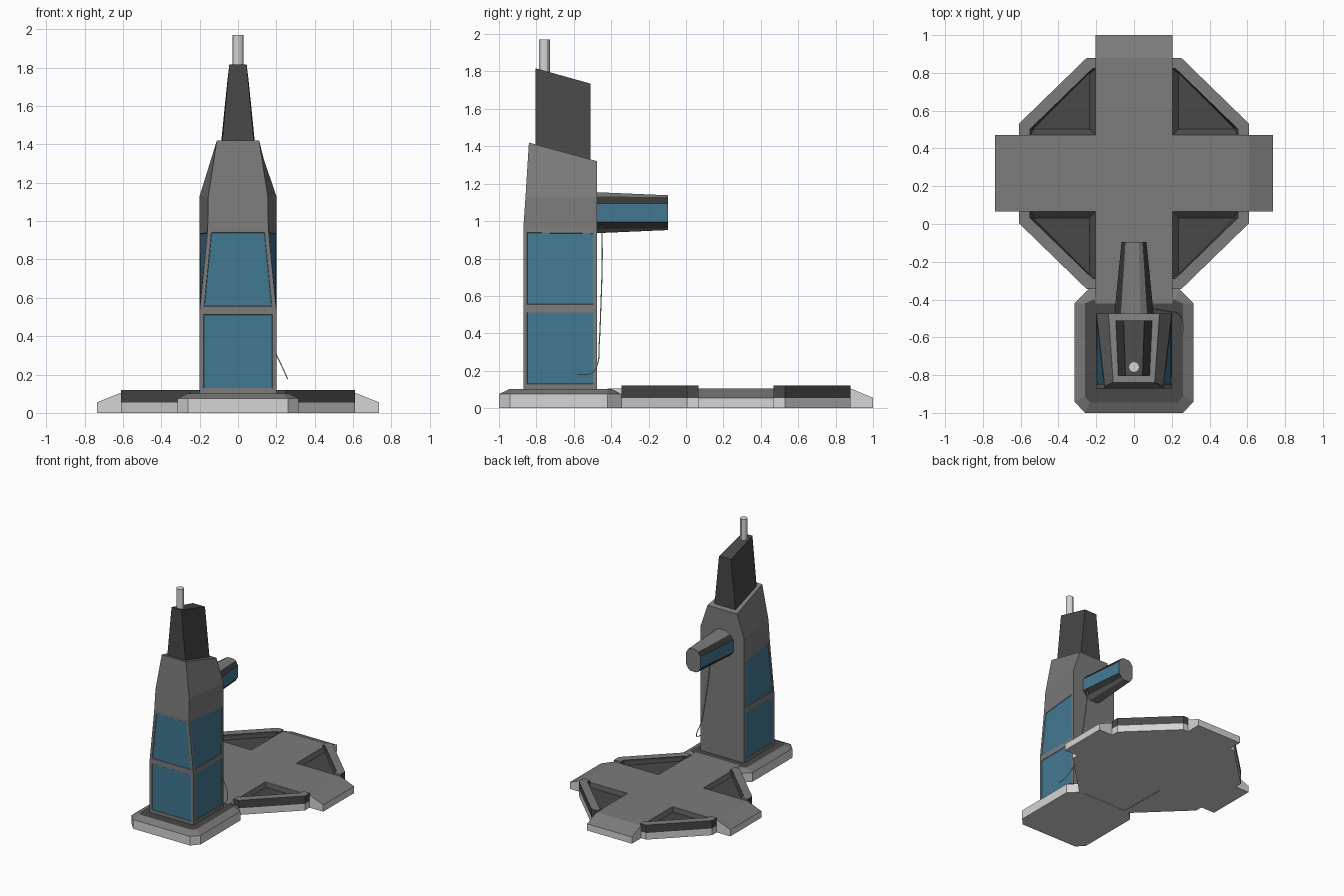
import bpy, bmesh
from mathutils import Vector

if "Cube" in bpy.data.objects:
    bpy.data.objects.remove(bpy.data.objects["Cube"])


def material(name, r, g, b):
    m = bpy.data.materials.new(name)
    m.diffuse_color = (r, g, b, 1)
    m.use_nodes = True
    m.node_tree.nodes["Principled BSDF"].inputs["Base Color"].default_value = m.diffuse_color
    return m


MATS = [material("mid_grey", 0.20, 0.20, 0.20),
        material("dark_grey", 0.065, 0.065, 0.065),
        material("light_grey", 0.66, 0.66, 0.66),
        material("blue_glass", 0.055, 0.19, 0.29),
        material("near_black", 0.04, 0.04, 0.04)]
MID, DARK, LIGHT, BLUE, BLACK = range(5)


def loft(name, rings, side, start=MID, end=MID, windows=None):
    """Join rings of points; side(i, j) gives the colour of strip i, edge j."""
    bm = bmesh.new()
    vs = [[bm.verts.new(p) for p in r] for r in rings]
    n = len(rings[0])
    panes = []
    bm.faces.new(vs[0][::-1]).material_index = start
    bm.faces.new(vs[-1]).material_index = end
    for i in range(len(rings) - 1):
        for j in range(n):
            k = (j + 1) % n
            f = bm.faces.new((vs[i][j], vs[i][k], vs[i + 1][k], vs[i + 1][j]))
            f.material_index = side(i, j)
            if windows and windows(i, j):
                panes.append(f)
    bmesh.ops.recalc_face_normals(bm, faces=bm.faces[:])
    # window panes: inset frame, then recess slightly
    if panes:
        bmesh.ops.inset_individual(bm, faces=panes, thickness=0.021, use_even_offset=True)
        bmesh.ops.inset_individual(bm, faces=panes, thickness=0.002, depth=-0.003, use_even_offset=True)
        for f in panes:
            f.material_index = BLUE
    me = bpy.data.meshes.new(name)
    bm.to_mesh(me)
    bm.free()
    for m in MATS:
        me.materials.append(m)
    ob = bpy.data.objects.new(name, me)
    bpy.context.collection.objects.link(ob)
    return ob


def flat(points, z):
    return [(x, y, z) for x, y in points]


CY = 0.2675   # centre of the landing deck

# Deck cross arms with ramped ends, light walls and underside
prof_x = [(-0.735, 0), (-0.735, 0.055), (-0.61, 0.105), (0.61, 0.105), (0.735, 0.055), (0.735, 0)]
loft("deck_cross_arm", [[(x, y, z) for x, z in prof_x] for y in (0.065, 0.47)],
     lambda i, j: MID if j in (1, 2, 3) else LIGHT, LIGHT, LIGHT)
prof_back = [(0.47, 0), (0.47, 0.105), (0.88, 0.105), (1.0, 0.055), (1.0, 0)]
loft("deck_back_arm", [[(x, y, z) for y, z in prof_back] for x in (-0.205, 0.205)],
     lambda i, j: MID if j in (1, 2) else LIGHT, LIGHT, LIGHT)
prof_front = [(-0.42, 0.002), (-0.42, 0.105), (0.065, 0.105), (0.065, 0.002)]
loft("deck_front_arm", [[(x, y, z) for y, z in prof_front] for x in (-0.205, 0.205)],
     lambda i, j: MID if j == 1 else LIGHT, LIGHT, LIGHT)

# Four corner pads: raised rim around a sunken dark triangle
outer = [(0.2, 0.6125), (0.25, 0.6125), (0.61, 0.2625), (0.61, 0.2)]
inner = [(0.2, 0.555), (0.22, 0.555), (0.55, 0.235), (0.55, 0.2)]
pit = [(0.235, 0.53), (0.24, 0.53), (0.53, 0.24), (0.53, 0.235), (0.235, 0.235)]
for sx in (-1, 1):
    for sy in (-1, 1):
        tag = ("left", "right")[sx > 0] + ("_front", "_back")[sy > 0]
        rings = []
        for (ox, oy), (ix, iy) in zip(outer, inner):
            sec = [(ox, oy, 0), (ox, oy, 0.055), (ox, oy, 0.12),
                   (ix, iy, 0.12), (ix, iy, 0.07), (ix, iy, 0)]
            rings.append([(sx * x, CY + sy * y, z) for x, y, z in sec])
        loft("pad_rim_" + tag, rings,
             lambda i, j: (LIGHT, DARK, MID, DARK, DARK, LIGHT)[j])
        tri = [(sx * x, CY + sy * y) for x, y in inner + [(0.205, 0.2025)]]
        low = [(sx * x, CY + sy * y) for x, y in pit]
        loft("pad_floor_" + tag, [flat(tri, 0), flat(tri, 0.104), flat(low, 0.08)],
             lambda i, j: DARK, LIGHT, DARK)


# Tower plinth with cut corners and a bevelled top
def plinth(d):
    half = [(0.26 - d * 0.5, -1 + d), (0.315 - d, -0.94 + d * 0.5),
            (0.315 - d, -0.42), (0.24 - d * 0.5, -0.345 - d)]
    return half + [(-x, y) for x, y in half[::-1]]


loft("tower_plinth", [flat(plinth(0), 0), flat(plinth(0), 0.075), flat(plinth(0.055), 0.102)],
     lambda i, j: LIGHT if i == 0 else MID, LIGHT, DARK)


# Tapered four-sided section: front and back half widths, y and z
def section(fx, fy, fz, bx, by, bz):
    return [(-fx, fy, fz), (fx, fy, fz), (bx, by, bz), (-bx, by, bz)]


# Tower body with windows on the front and both sides
loft("tower_body", [section(0.2, -0.87, 0.095, 0.2, -0.475, 0.095),
                    section(0.2, -0.87, 0.108, 0.2, -0.475, 0.108),
                    section(0.2, -0.87, 0.533, 0.2, -0.475, 0.533),
                    section(0.158, -0.87, 0.96, 0.2, -0.475, 0.955),
                    section(0.155, -0.858, 1.13, 0.2, -0.475, 1.13),
                    section(0.11, -0.84, 1.42, 0.135, -0.475, 1.32)],
     lambda i, j: MID, windows=lambda i, j: i in (1, 2) and j != 2)

# Dark spire and its mast
loft("spire", [section(0.086, -0.805, 1.38, 0.098, -0.51, 1.31),
               section(0.045, -0.805, 1.817, 0.055, -0.51, 1.735)],
     lambda i, j: DARK, DARK, DARK)
bpy.ops.mesh.primitive_cylinder_add(vertices=12, radius=0.029, depth=0.19, location=(0, -0.757, 1.875))
mast = bpy.context.object
mast.name = "mast"
mast.data.materials.append(MATS[LIGHT])
bpy.ops.object.shade_smooth_by_angle()


# Tapered beam reaching out over the deck
def beam_ring(y, pts):
    q = pts + [(x, 2 * 1.045 - z) for x, z in pts[::-1]]
    q += [(-x, z) for x, z in q[::-1]]
    return [(x, y, z) for x, z in q]


# strips per side: cap, dark edge, blue side, dark edge, cap
loft("beam", [beam_ring(-0.49, [(0.035, 1.155), (0.07, 1.132), (0.105, 1.095)]),
              beam_ring(-0.095, [(0.025, 1.138), (0.045, 1.128), (0.066, 1.095)])],
     lambda i, j: (MID, BLACK, BLUE, BLACK, MID, MID)[j % 6])

# Thin loose cable hanging from the beam
cu = bpy.data.curves.new("cable", "CURVE")
cu.dimensions = "3D"
cu.bevel_depth = 0.003
cu.bevel_resolution = 1
cu.resolution_u = 4
path = [(0.08, -0.45, 0.98), (0.10, -0.448, 0.8), (0.14, -0.455, 0.55), (0.19, -0.465, 0.33),
        (0.235, -0.475, 0.23), (0.255, -0.51, 0.185), (0.258, -0.58, 0.18)]
sp = cu.splines.new("BEZIER")
sp.bezier_points.add(len(path) - 1)
for b, p in zip(sp.bezier_points, path):
    b.co = Vector(p)
    b.handle_left_type = b.handle_right_type = "AUTO"
cu.materials.append(MATS[LIGHT])
bpy.context.collection.objects.link(bpy.data.objects.new("cable", cu))
